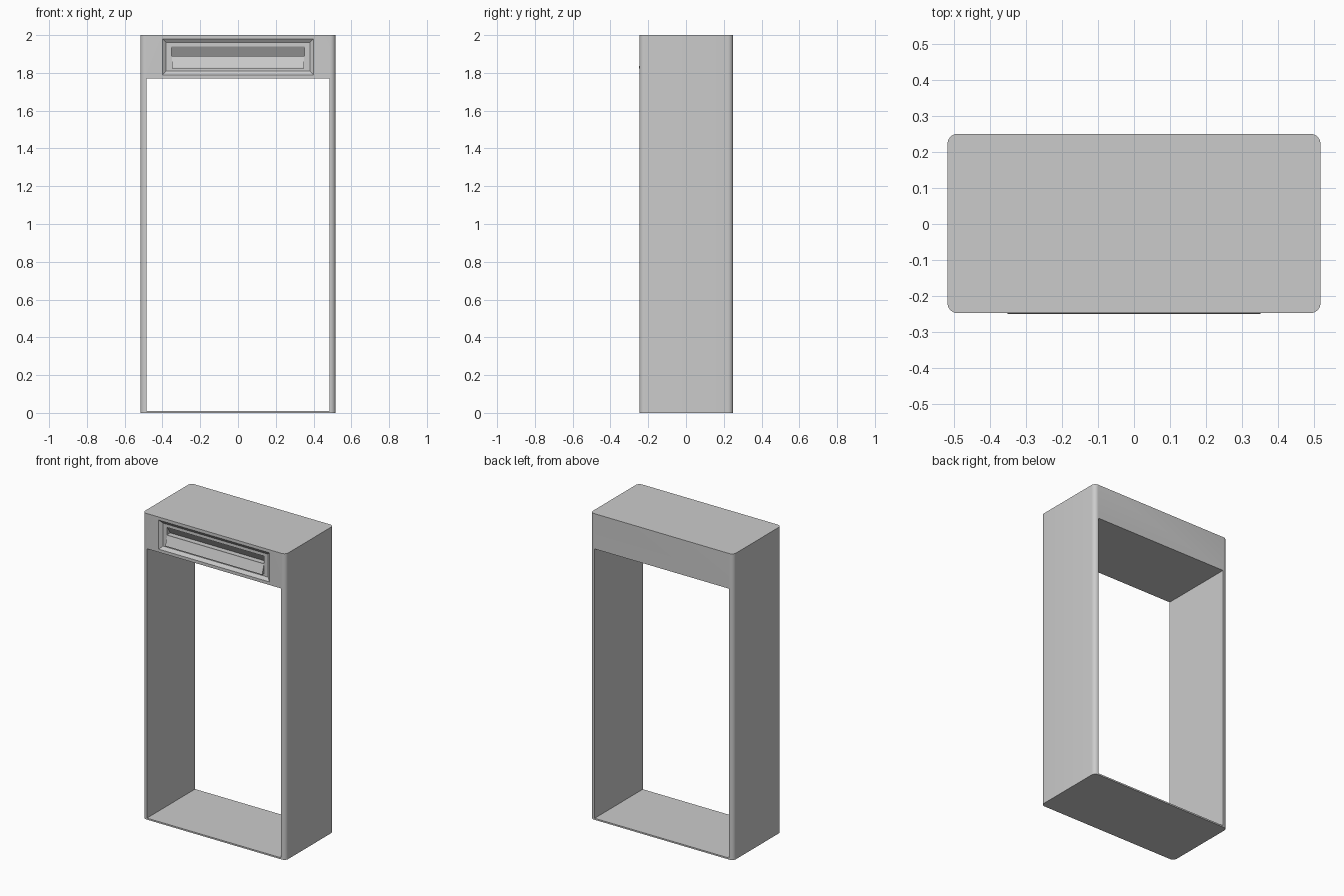
import bpy, bmesh, math

if "Cube" in bpy.data.objects:
    bpy.data.objects.remove(bpy.data.objects["Cube"])

FRONT, BACK = -0.247, 0.25   # front and back planes of the housing
HALF_W, HEIGHT = 0.517, 2.0
RADIUS, SEGMENTS = 0.028, 8
FLOOR = FRONT + 0.015        # floor of the recessed panel


def loft(name, rings):
    """Closed solid skinned through rings of equal point count."""
    bm = bmesh.new()
    loops = [[bm.verts.new(p) for p in ring] for ring in rings]
    for a, b in zip(loops, loops[1:]):
        for i in range(len(a)):
            j = (i + 1) % len(a)
            bm.faces.new((a[i], a[j], b[j], b[i]))
    bm.faces.new(loops[0][::-1])
    bm.faces.new(loops[-1])
    bmesh.ops.recalc_face_normals(bm, faces=bm.faces)
    mesh = bpy.data.meshes.new(name)
    bm.to_mesh(mesh)
    bm.free()
    obj = bpy.data.objects.new(name, mesh)
    bpy.context.collection.objects.link(obj)
    return obj


def rect(half_x, z0, z1, y):
    return [(-half_x, y, z0), (half_x, y, z0), (half_x, y, z1), (-half_x, y, z1)]


def extrude_x(name, profile, half_x):
    return loft(name, [[(x, y, z) for y, z in profile] for x in (-half_x, half_x)])


def cut(target, cutter):
    cutter.hide_render = True
    mod = target.modifiers.new("cut", 'BOOLEAN')
    mod.operation, mod.solver, mod.object = 'DIFFERENCE', 'EXACT', cutter
    bpy.context.view_layer.objects.active = target
    bpy.ops.object.modifier_apply(modifier=mod.name)
    bpy.data.objects.remove(cutter)


# Housing: block with rounded vertical corners
outline = []
for k, (sx, sy) in enumerate([(1, BACK - RADIUS), (-1, BACK - RADIUS),
                              (-1, FRONT + RADIUS), (1, FRONT + RADIUS)]):
    for s in range(SEGMENTS + 1):
        a = math.pi / 2 * (k + s / SEGMENTS)
        outline.append((sx * (HALF_W - RADIUS) + RADIUS * math.cos(a),
                        sy + RADIUS * math.sin(a)))
housing = loft("gate_housing", [[(x, y, z) for x, y in outline] for z in (0, HEIGHT)])

# Walk-through opening
cut(housing, loft("opening_cutter", [rect(0.485, 0.01, 1.77, y) for y in (-0.4, 0.4)]))

# Header panel recess with bevelled sides
cut(housing, loft("panel_cutter", [
    rect(0.40, 1.79, 1.98, FRONT - 0.02),
    rect(0.40, 1.79, 1.98, FRONT),
    rect(0.38, 1.81, 1.96, FLOOR)]))

# Slot with a sloping upper face
cut(housing, extrude_x("slot_cutter", [
    (FLOOR - 0.01, 1.94), (FLOOR + 0.004, 1.94), (FLOOR + 0.035, 1.89),
    (FLOOR - 0.01, 1.89)], 0.352))

# Sloping lip under the slot
extrude_x("slot_lip", [
    (FLOOR + 0.01, 1.885), (FLOOR, 1.885), (-0.25, 1.828), (-0.25, 1.824),
    (FLOOR + 0.01, 1.824)], 0.35)

# Smooth corners, crisp edges
bpy.ops.object.select_all(action='DESELECT')
housing.select_set(True)
bpy.context.view_layer.objects.active = housing
bpy.ops.object.shade_smooth_by_angle(angle=math.radians(25))
